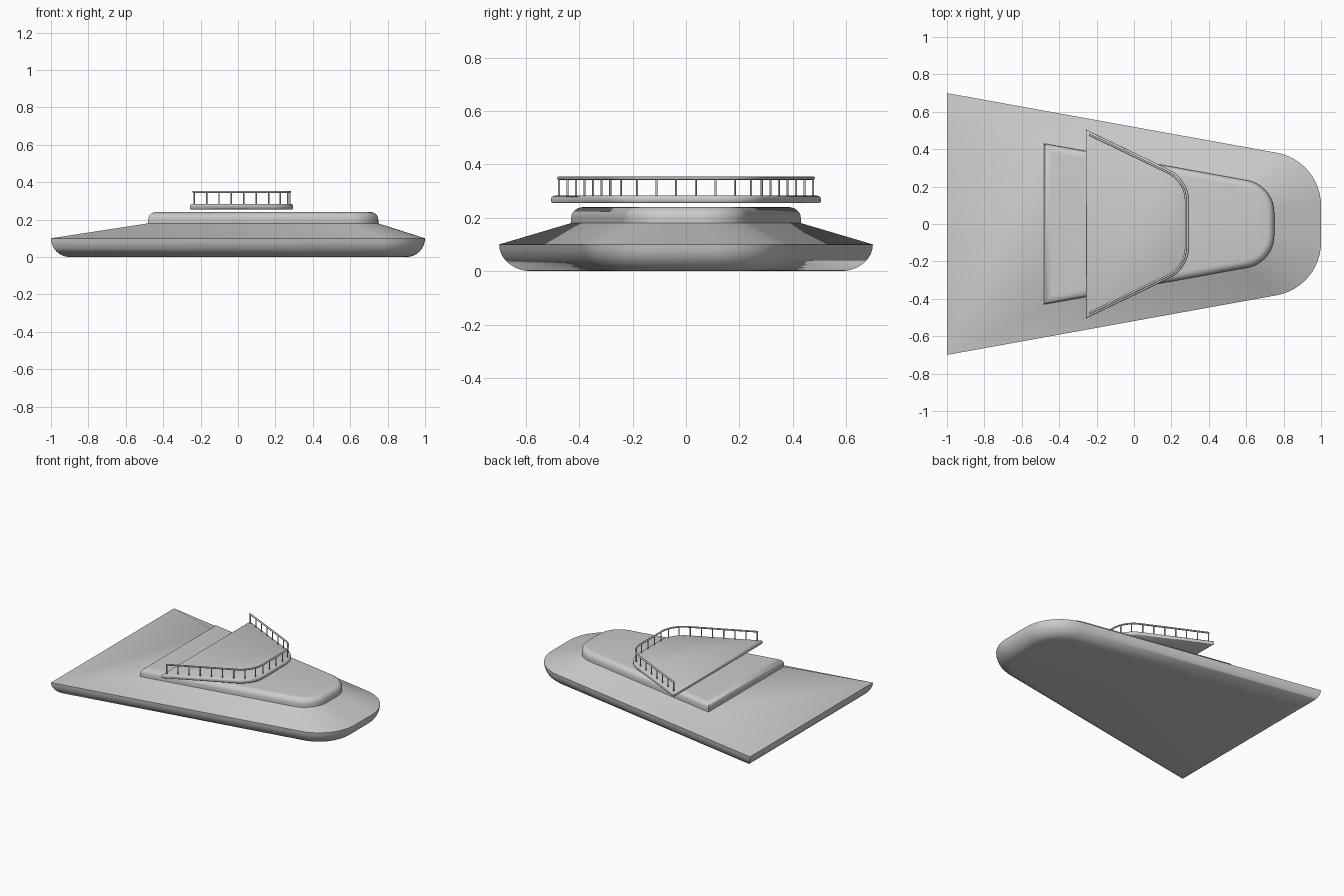
import bpy, bmesh, math
from mathutils import Vector

if "Cube" in bpy.data.objects:
    bpy.data.objects.remove(bpy.data.objects["Cube"])


def outline(x0, x1, yb, m, r, inset=0.0, n=12):
    """Open tapered plan: back corner, filleted front, other back corner."""
    k = math.sqrt(1 + m * m)
    a, b, r = x0 + inset, x1 - inset, max(r - inset, 0.01)
    side = lambda x: yb - m * (x - x0) - inset * k
    turn = math.pi / 2 - math.atan(m)
    cx = b - r
    cy = side(cx) - r * k
    half = [(a, side(a))]
    for i in range(n + 1):
        t = turn * (1 - i / n)
        half.append((cx + r * math.cos(t), cy + r * math.sin(t)))
    return half + [(x, -y) for x, y in reversed(half)]


def finish(name, bm, angle):
    bmesh.ops.recalc_face_normals(bm, faces=bm.faces[:])
    mesh = bpy.data.meshes.new(name)
    bm.to_mesh(mesh)
    bm.free()
    ob = bpy.data.objects.new(name, mesh)
    bpy.context.collection.objects.link(ob)
    bpy.ops.object.select_all(action='DESELECT')
    ob.select_set(True)
    bpy.context.view_layer.objects.active = ob
    bpy.ops.object.shade_smooth_by_angle(angle=math.radians(angle))
    return ob


def loft(name, rings, angle=50):
    """Skin a stack of (plan, z) rings and cap both ends."""
    bm = bmesh.new()
    rows = [[bm.verts.new((x, y, z)) for x, y in plan] for plan, z in rings]
    n = len(rows[0])
    for lo, hi in zip(rows, rows[1:]):
        for i in range(n):
            j = (i + 1) % n
            bm.faces.new((lo[i], lo[j], hi[j], hi[i]))
    bm.faces.new(rows[0][::-1])
    bm.faces.new(rows[-1])
    return finish(name, bm, angle)


HULL = (-1, 1, 0.70, 0.181, 0.287)
CABIN = (-0.48, 0.75, 0.43, 0.181, 0.177)
DECK = (-0.257, 0.295, 0.505, 0.48, 0.19)

# Hull with rounded bilge, sloping topsides and rounded cabin in one skin
rings = []
for i in range(9):
    t = math.pi / 2 * i / 8
    rings.append((outline(*HULL, inset=0.1 * (1 - math.sin(t))), 0.1 * (1 - math.cos(t))))
rings.append((outline(*CABIN), 0.18))
for i in range(7):
    t = math.pi / 2 * i / 6
    rings.append((outline(*CABIN, inset=0.04 * (1 - math.cos(t))), 0.20 + 0.04 * math.sin(t)))
loft("hull_and_cabin", rings, 60)

# Upper deck plate with softened top edge
loft("upper_deck", [(outline(*DECK, inset=0.004), 0.255), (outline(*DECK), 0.259),
                    (outline(*DECK), 0.274), (outline(*DECK, inset=0.003), 0.280),
                    (outline(*DECK, inset=0.009), 0.283)])

# Handrail tube following the deck edge, open at the back
path = [Vector((x, y, 0.348)) for x, y in outline(*DECK, inset=0.017)]
curve = bpy.data.curves.new("handrail", 'CURVE')
curve.dimensions = '3D'
curve.bevel_depth = 0.006
curve.bevel_resolution = 2
curve.use_fill_caps = True
spline = curve.splines.new('POLY')
spline.points.add(len(path) - 1)
for p, v in zip(spline.points, path):
    p.co = (*v, 1)
    p.radius = 1
bpy.context.collection.objects.link(bpy.data.objects.new("handrail", curve))


def along(d):
    for a, b in zip(path, path[1:]):
        seg = (b - a).length
        if d <= seg:
            return a.lerp(b, d / seg)
        d -= seg
    return path[-1].copy()


# Rail posts evenly spaced along the handrail
total = sum((b - a).length for a, b in zip(path, path[1:]))
gaps = 2 * round(total / 0.08 / 2) + 1
bm = bmesh.new()
for i in range(gaps + 1):
    d = 0.006 + (total - 0.012) * i / gaps
    made = bmesh.ops.create_cone(bm, cap_ends=True, segments=10, radius1=0.004,
                                 radius2=0.004, depth=0.068)
    p = along(d)
    bmesh.ops.translate(bm, verts=made['verts'], vec=(p.x, p.y, 0.313))
finish("rail_posts", bm, 40)
